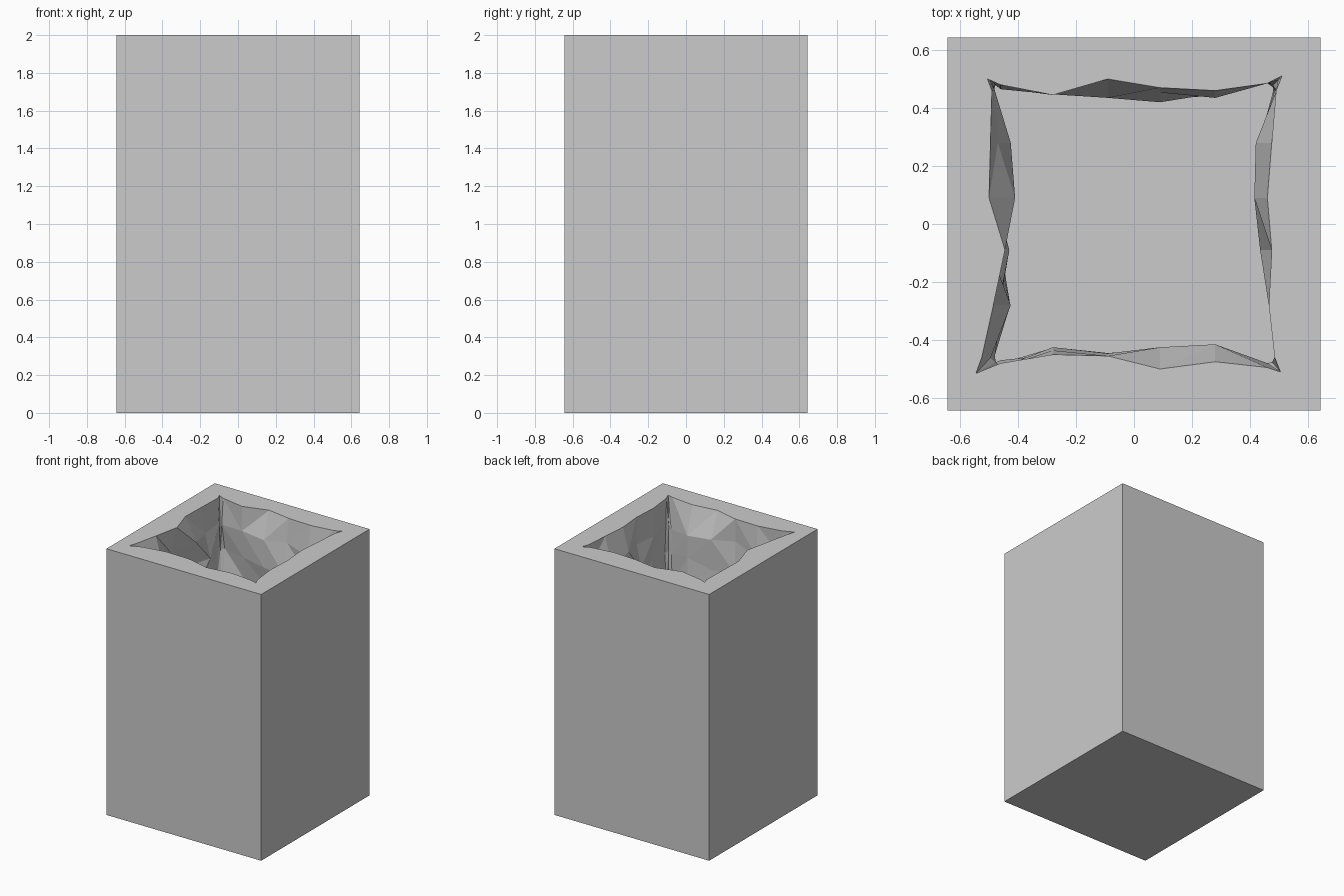
import bpy, bmesh, random
from mathutils import Vector

if "Cube" in bpy.data.objects:
    bpy.data.objects.remove(bpy.data.objects["Cube"])

random.seed(7)
HALF, TOP, PLATE = 0.643, 2.0, 0.006
ROWS = 10

stone = bpy.data.materials.new("grey stone")
stone.diffuse_color = (0.6, 0.6, 0.6, 1)
stone.use_nodes = True
stone.node_tree.nodes["Principled BSDF"].inputs["Base Color"].default_value = stone.diffuse_color

# Positions along each wall, then rim distance and closest bulge for each wall
ALONG = (-0.46, -0.28, -0.09, 0.09, 0.28, 0.46)
RIM = ((.48, .45, .455, .50, .475, .495), (.485, .465, .475, .46, .475, .49),
       (.485, .46, .47, .50, .445, .48), (.49, .495, .50, .445, .485, .525))
BULGE = ((.47, .425, .445, .425, .415, .48), (.485, .465, .435, .415, .42, .48),
         (.485, .435, .42, .435, .445, .465), (.48, .425, .41, .43, .425, .48))
CORNER = ((-.545, .515), (-.51, .505), (-.51, .51), (-.50, .505))


def place(side, a, d, z):
    """Point at distance d from the centre, a along the wall, turned to its side."""
    x, y = a, -d
    for _ in range(side):
        x, y = -y, x
    return Vector((x, y, z))


def make_object(name, bm):
    mesh = bpy.data.meshes.new(name)
    bm.to_mesh(mesh)
    bm.free()
    mesh.materials.append(stone)
    obj = bpy.data.objects.new(name, mesh)
    bpy.context.collection.objects.link(obj)
    return obj


# Row at which each wall column bulges the most
peak = [[random.randint(1, 4) for _ in ALONG] for _ in range(4)]


def ring(row):
    pts = []
    z = TOP - (TOP - PLATE) * row / ROWS
    for s in range(4):
        if row == 0:
            pts.append(place(s, *CORNER[s], z))
        else:
            c = random.uniform(0.475, 0.50)
            pts.append(place(s, -c, c, z))
        for i, a in enumerate(ALONG):
            d = RIM[s][i] if row == 0 else random.uniform(BULGE[s][i], 0.5)
            if row == peak[s][i]:
                d = BULGE[s][i]
            dz = random.uniform(-0.04, 0.04) if 0 < row < ROWS else 0
            pts.append(place(s, a, d, z + dz))
    return pts


# Hollow block: smooth outside, rough shaft inside
bm = bmesh.new()
rings = [[bm.verts.new(p) for p in ring(r)] for r in range(ROWS + 1)]
n = len(rings[0])
for hi, lo in zip(rings, rings[1:]):
    for i in range(n):
        j = (i + 1) % n
        if random.random() < 0.5:
            bm.faces.new((hi[i], hi[j], lo[i]))
            bm.faces.new((hi[j], lo[j], lo[i]))
        else:
            bm.faces.new((hi[i], hi[j], lo[j]))
            bm.faces.new((hi[i], lo[j], lo[i]))
outer_top = [bm.verts.new(place(s, -HALF, HALF, TOP)) for s in range(4)]
outer_low = [bm.verts.new(place(s, -HALF, HALF, PLATE)) for s in range(4)]
step = n // 4
for s in range(4):
    t = (s + 1) % 4
    # outer wall
    bm.faces.new((outer_low[s], outer_low[t], outer_top[t], outer_top[s]))
    # flat rim between the outer edge and the shaft
    inner = [rings[0][(s * step + k) % n] for k in range(step, -1, -1)]
    bm.faces.new([outer_top[s], outer_top[t]] + inner)
make_object("hollow_block", bm)

# Thin floor closing the bottom of the shaft
bm = bmesh.new()
bmesh.ops.create_cube(bm, size=1)
for v in bm.verts:
    v.co = (v.co.x * 2 * HALF, v.co.y * 2 * HALF, (v.co.z + 0.5) * PLATE)
make_object("floor_plate", bm)
